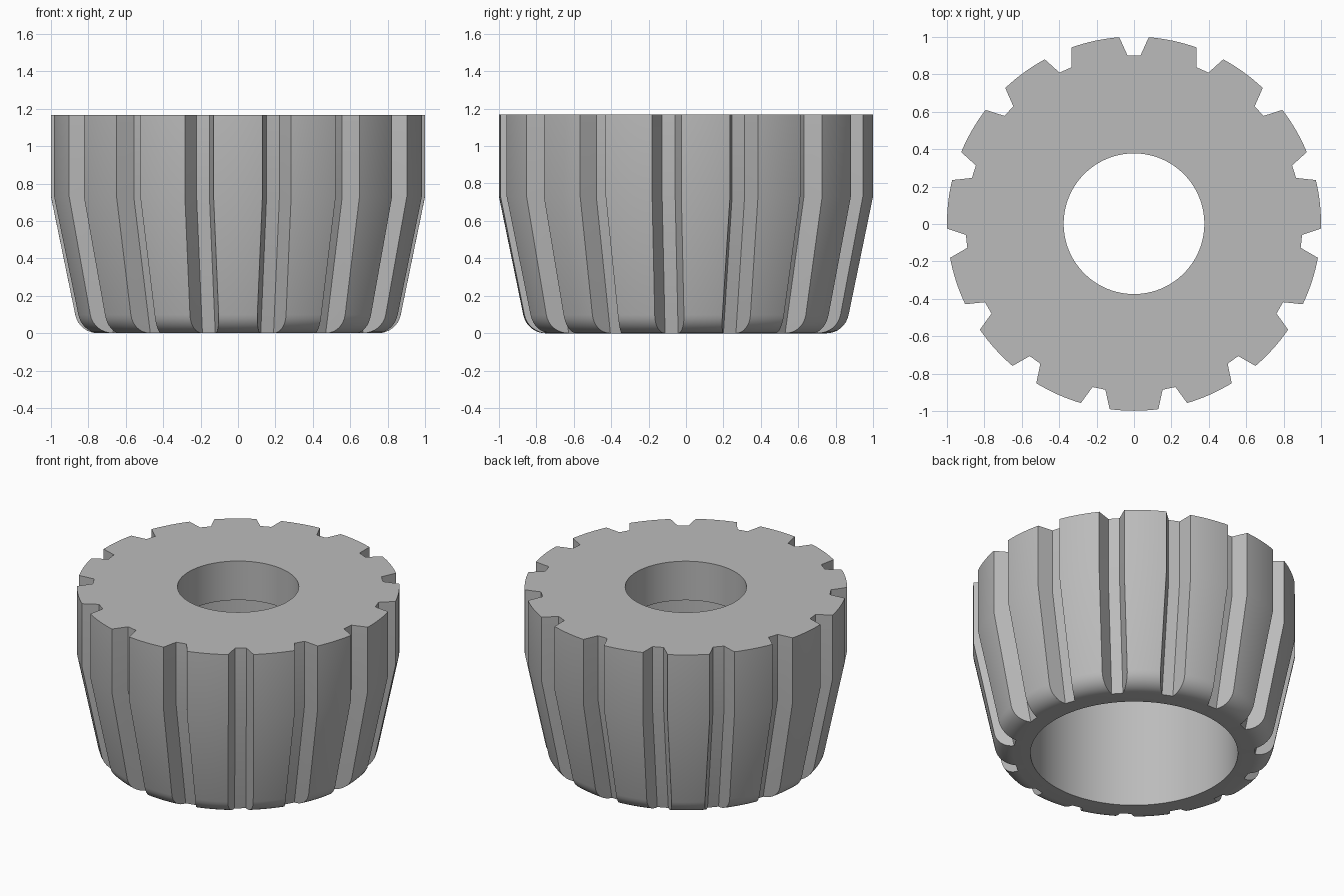
import bpy
import bmesh
import math
from mathutils import Matrix, Vector

cube = bpy.data.objects.get("Cube")
if cube:
    bpy.data.objects.remove(cube)

HEIGHT = 1.167
KINK = 0.73        # height where the side starts to taper
TAPER = 0.206      # inward run per unit of drop
GROOVES = 15
OFFSET = Matrix.Translation((0, 0.0015, 0))

grey = bpy.data.materials.new("plain grey")
grey.use_nodes = True
colour = (0.5, 0.5, 0.5, 1)
grey.diffuse_color = colour
grey.node_tree.nodes["Principled BSDF"].inputs["Base Color"].default_value = colour


def make_object(name, bm):
    bmesh.ops.recalc_face_normals(bm, faces=bm.faces)
    bm.transform(OFFSET)
    mesh = bpy.data.meshes.new(name)
    bm.to_mesh(mesh)
    bm.free()
    mesh.materials.append(grey)
    obj = bpy.data.objects.new(name, mesh)
    bpy.context.collection.objects.link(obj)
    return obj


def lathe(name, profile, steps):
    bm = bmesh.new()
    verts = [bm.verts.new((r, 0, z)) for r, z in profile]
    edges = [bm.edges.new((a, b)) for a, b in zip(verts, verts[1:] + verts[:1])]
    bmesh.ops.spin(bm, geom=verts + edges, axis=(0, 0, 1), cent=(0, 0, 0),
                   angle=math.tau, steps=steps)
    bmesh.ops.remove_doubles(bm, verts=bm.verts, dist=1e-5)
    return make_object(name, bm)


# Rounded lower edge: arc between the flat bottom and the tapered side
slope = math.atan(TAPER)
start = 0.75
radius = 0.1 / math.tan((math.pi / 2 + slope) / 2)
radius = 0.1 / math.tan((math.pi / 2 - slope) / 2)
fillet = []
for i in range(9):
    a = (math.pi / 2 - slope) * i / 8
    fillet.append((start + radius * math.sin(a), radius * (1 - math.cos(a))))

# Body: wide cavity from below, narrower hole through the top wall
profile = [(0.643, 0)] + fillet + [
    (1, KINK), (1, HEIGHT), (0.376, HEIGHT), (0.376, 0.9), (0.643, 0.9)]
body = lathe("knob_body", profile, 180)

# Groove cutters: trapezoid section following the tapered side
bm = bmesh.new()
for k in range(GROOVES):
    turn = Matrix.Rotation(math.pi / 2 + math.tau * k / GROOVES, 3, "Z")
    rings = []
    for z in (-0.1, KINK, HEIGHT + 0.1):
        r = 0.9 - TAPER * max(0, KINK - z)
        section = [(r, -0.035), (r + 0.2, -0.125), (r + 0.2, 0.125), (r, 0.035)]
        rings.append([bm.verts.new(turn @ Vector((x, y, z))) for x, y in section])
    for low, high in zip(rings, rings[1:]):
        for i in range(4):
            j = (i + 1) % 4
            bm.faces.new((low[i], low[j], high[j], high[i]))
    bm.faces.new(rings[0])
    bm.faces.new(rings[-1])
cutter = make_object("groove_cutter", bm)
cutter.hide_render = True
cutter.hide_viewport = True

# Cut the grooves and bake the result
cut = body.modifiers.new("grooves", "BOOLEAN")
cut.operation = "DIFFERENCE"
cut.solver = "EXACT"
cut.object = cutter
bpy.context.view_layer.objects.active = body
body.select_set(True)
bpy.ops.object.modifier_apply(modifier=cut.name)
bpy.data.objects.remove(cutter)
bpy.ops.object.shade_smooth_by_angle(angle=math.radians(25))
body.data.update()
